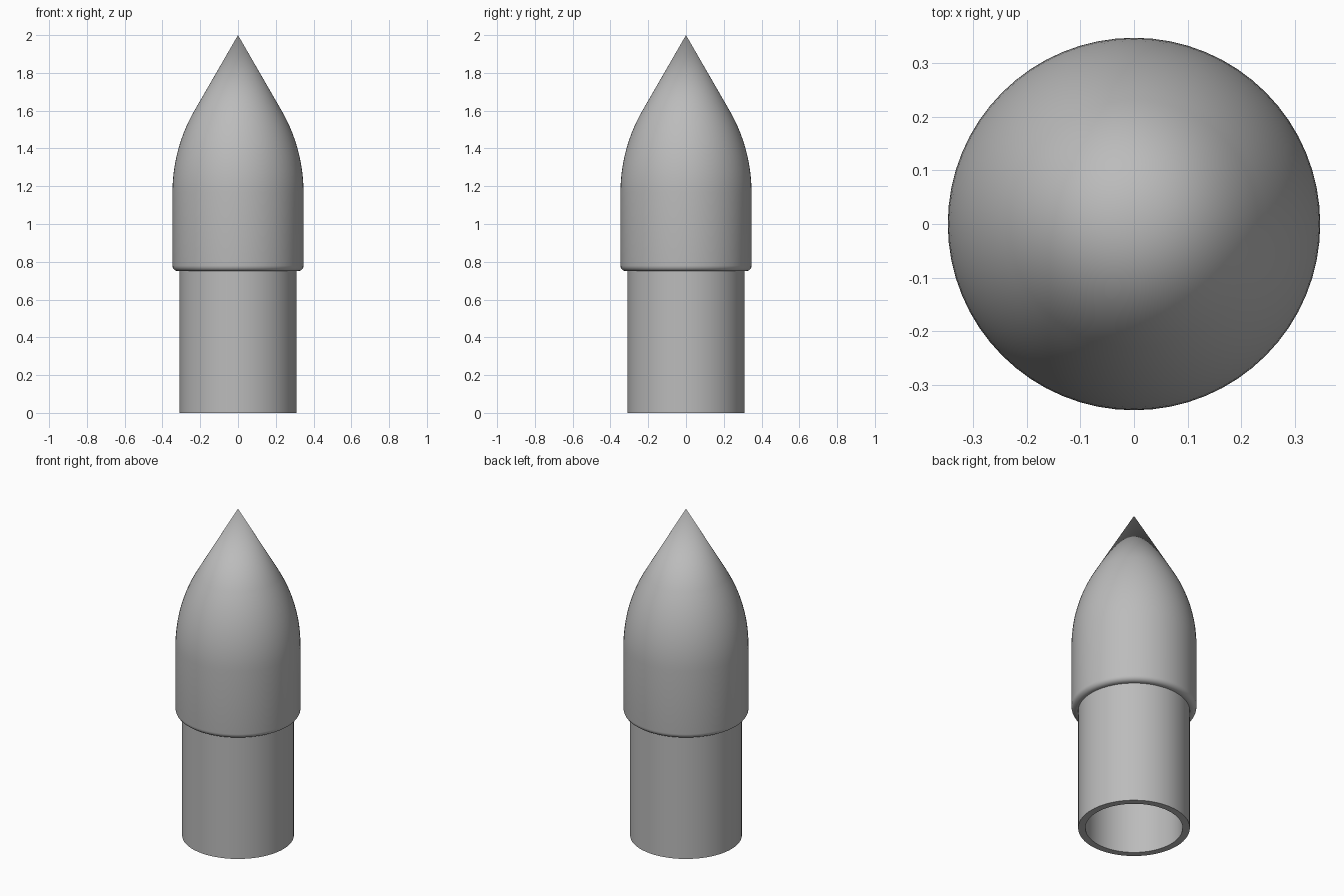
import bpy, bmesh, math

if "Cube" in bpy.data.objects:
    bpy.data.objects.remove(bpy.data.objects["Cube"], do_unlink=True)

SEGMENTS = 64
TIP, NOSE_R, NECK_R, STEP_Z, WALL = 2.0, 0.347, 0.31, 0.75, 0.04
SLOPE = math.radians(30)

grey = bpy.data.materials.new("plain grey")
grey.use_nodes = True
colour = (0.5, 0.5, 0.5, 1)
grey.diffuse_color = colour
grey.node_tree.nodes["Principled BSDF"].inputs["Base Color"].default_value = colour


def ogive(radius, tip, base_z, steps=14):
    """Wall that rises straight from base_z, bends inward and ends in a cone."""
    bend = 0.866
    shoulder_r = radius - bend * (1 - math.cos(SLOPE))
    start = tip - shoulder_r / math.tan(SLOPE) - bend * math.sin(SLOPE)
    points = [(radius, base_z)]
    for i in range(steps + 1):
        a = SLOPE * i / steps
        points.append((radius - bend * (1 - math.cos(a)), start + bend * math.sin(a)))
    return points + [(0, tip)]


def fillet(radius, z, size, steps=6):
    """Rounded lower edge of the nose."""
    arc = [i / steps * math.pi / 2 for i in range(steps)]
    return [(radius - size + size * math.sin(a), z + size - size * math.cos(a)) for a in arc]


# Hollow interior, from the tip down, then the neck, the step and the nose
inner_r = NECK_R - WALL
inside = ogive(inner_r, TIP - 0.1, 0)
profile = inside[::-1] + [(NECK_R, 0), (NECK_R, STEP_Z)]
profile += fillet(NOSE_R, STEP_Z, 0.03) + ogive(NOSE_R, TIP, STEP_Z + 0.03)

bm = bmesh.new()
verts = [bm.verts.new((r, 0, z)) for r, z in profile]
edges = [bm.edges.new(pair) for pair in zip(verts, verts[1:])]
bmesh.ops.spin(bm, geom=verts + edges, cent=(0, 0, 0), axis=(0, 0, 1),
               angle=math.tau, steps=SEGMENTS, use_merge=True)
bmesh.ops.remove_doubles(bm, verts=bm.verts, dist=0.0001)
bmesh.ops.recalc_face_normals(bm, faces=bm.faces)
mesh = bpy.data.meshes.new("nose_cone")
bm.to_mesh(mesh)
bm.free()
mesh.materials.append(grey)

nose_cone = bpy.data.objects.new("nose_cone", mesh)
bpy.context.collection.objects.link(nose_cone)
bpy.context.view_layer.objects.active = nose_cone
nose_cone.select_set(True)
bpy.ops.object.shade_smooth_by_angle(angle=math.radians(35))
